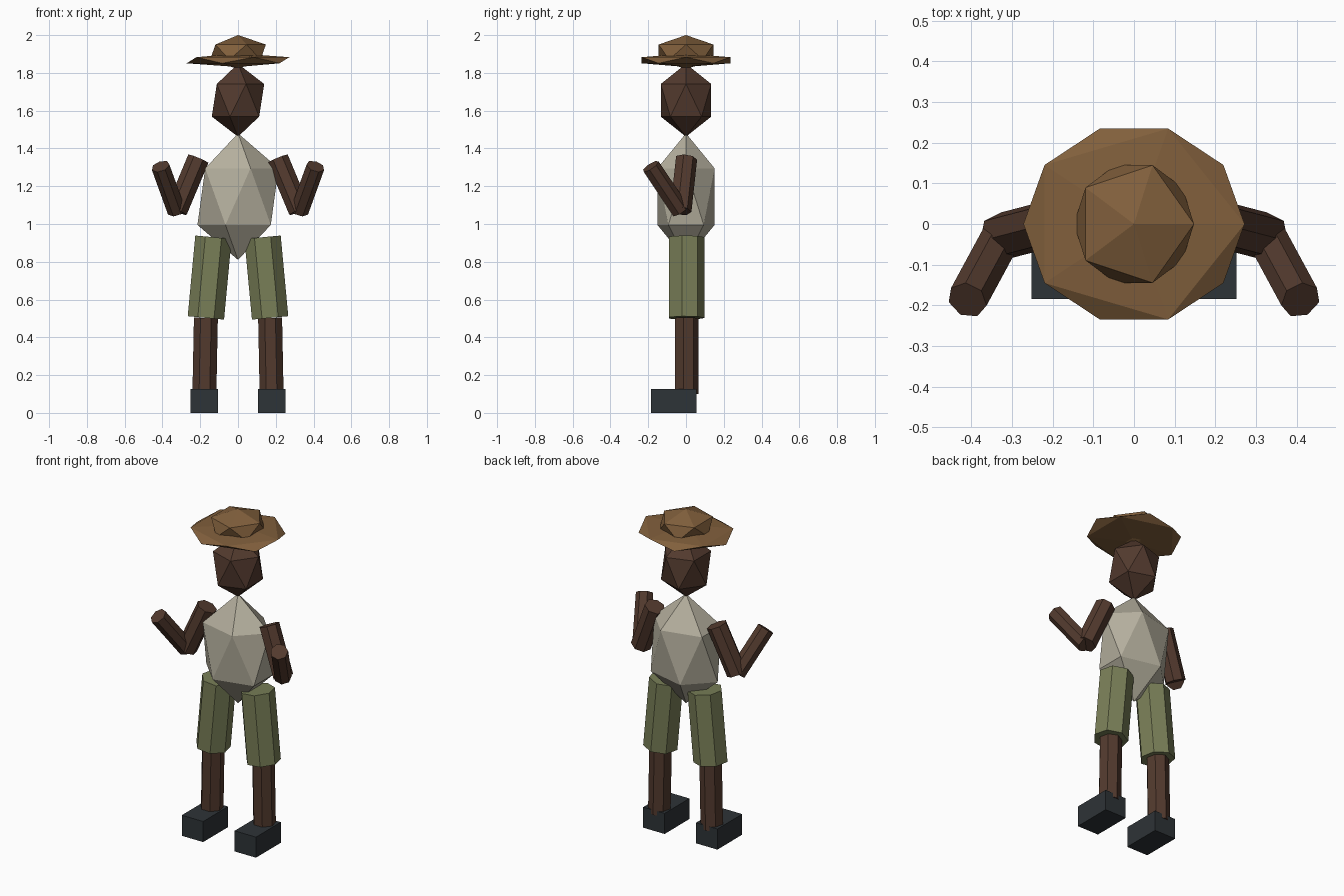
import bpy, bmesh
from mathutils import Vector, Matrix

if "Cube" in bpy.data.objects:
    bpy.data.objects.remove(bpy.data.objects["Cube"])


def material(name, rgb):
    m = bpy.data.materials.new(name)
    m.diffuse_color = (*rgb, 1)
    m.use_nodes = True
    m.node_tree.nodes["Principled BSDF"].inputs["Base Color"].default_value = m.diffuse_color
    return m


STRAW = material("straw", (0.22, 0.115, 0.045))
SKIN = material("skin", (0.085, 0.042, 0.027))
SHIRT = material("shirt", (0.46, 0.43, 0.34))
SHORTS = material("shorts", (0.19, 0.21, 0.095))
BOOT = material("boot", (0.027, 0.033, 0.038))


def add(name, bm, mat):
    me = bpy.data.meshes.new(name)
    bm.to_mesh(me)
    bm.free()
    me.materials.append(mat)
    ob = bpy.data.objects.new(name, me)
    bpy.context.collection.objects.link(ob)
    return ob


def ball(name, z, radii, mat):
    """Stretched 20-sided ball on the centre line."""
    bm = bmesh.new()
    bmesh.ops.create_icosphere(
        bm, subdivisions=1, radius=1,
        matrix=Matrix.Translation((0, 0, z)) @ Matrix.Diagonal((*radii, 1)))
    add(name, bm, mat)


def limb(name, low, high, radius, mat):
    """Seven-sided cylinder between two joints."""
    low, high = Vector(low), Vector(high)
    axis = high - low
    turn = Vector((0, 0, 1)).rotation_difference(axis).to_matrix().to_4x4()
    bm = bmesh.new()
    bmesh.ops.create_cone(
        bm, cap_ends=True, segments=7, radius1=radius, radius2=radius,
        depth=axis.length, matrix=Matrix.Translation((low + high) / 2) @ turn)
    # keep one corner of the cross-section at the back
    add(name, bm, mat)


def box(name, centre, size, mat):
    bm = bmesh.new()
    bmesh.ops.create_cube(
        bm, size=1,
        matrix=Matrix.Translation(centre) @ Matrix.Diagonal((*size, 1)))
    add(name, bm, mat)


# Torso, head and hat
ball("torso", 1.145, (0.24, 0.178, 0.335), SHIRT)
ball("head", 1.655, (0.155, 0.157, 0.193), SKIN)
ball("hat_brim", 1.867, (0.304, 0.276, 0.036), STRAW)
ball("hat_crown", 1.91, (0.165, 0.17, 0.09), STRAW)

# Arms and legs on both sides
for side, s in (("left", -1), ("right", 1)):
    shoulder, elbow = (s * 0.21, 0, 1.345), (s * 0.325, -0.03, 1.07)
    hand = (s * 0.41, -0.187, 1.305)
    limb(side + "_upper_arm", elbow, shoulder, 0.059, SKIN)
    limb(side + "_forearm", elbow, hand, 0.05, SKIN)

    hip, knee, ankle = (s * 0.13, 0, 0.93), (s * 0.17, 0, 0.503), (s * 0.178, 0, 0.1)
    limb(side + "_shorts_leg", knee, hip, 0.099, SHORTS)
    limb(side + "_shin", ankle, knee, 0.065, SKIN)
    box(side + "_boot", (s * 0.179, -0.065, 0.063), (0.145, 0.24, 0.126), BOOT)
